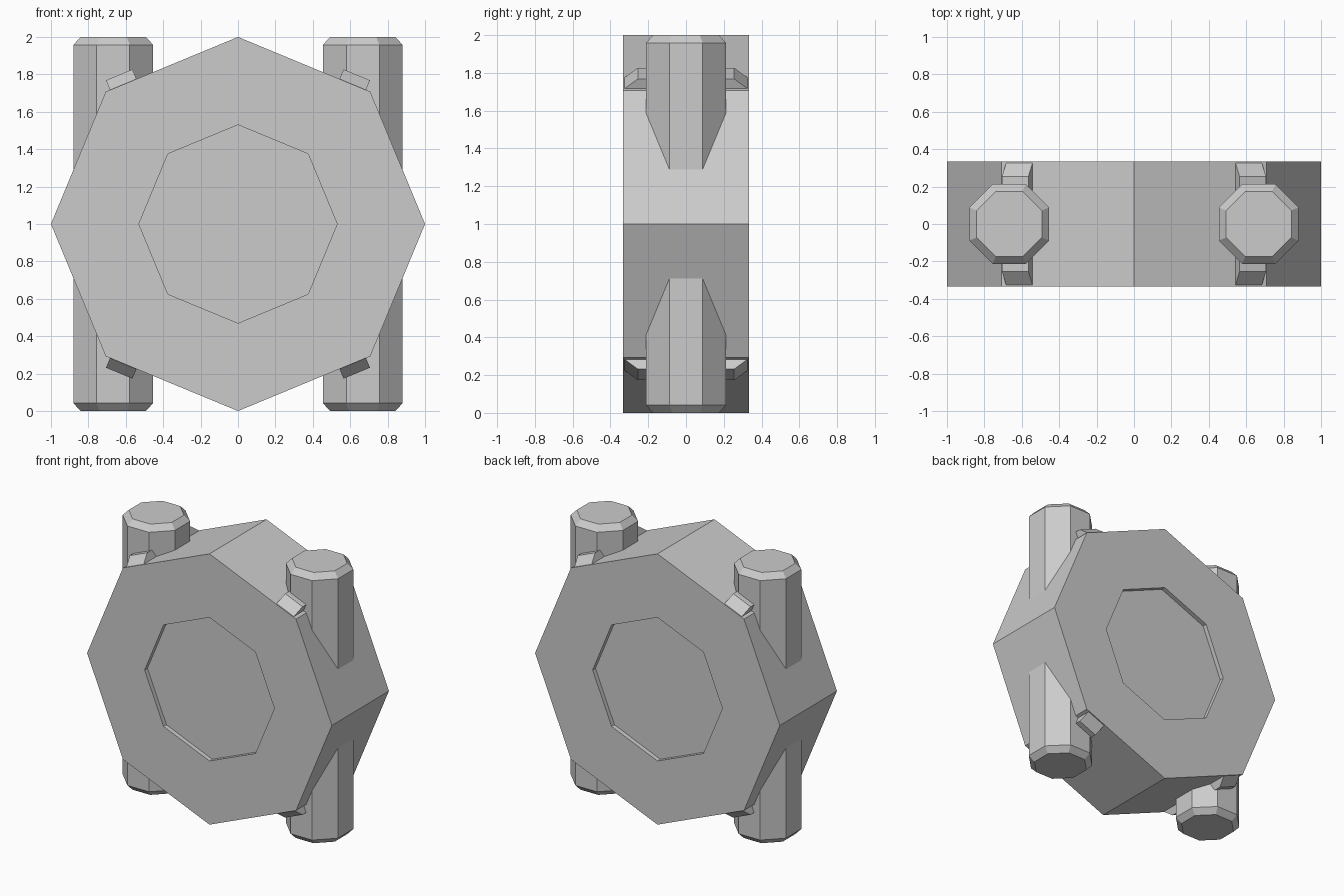
import bpy
import bmesh
import math
from mathutils import Matrix, Vector

cube = bpy.data.objects.get("Cube")
if cube:
    bpy.data.objects.remove(cube, do_unlink=True)

GREY = (0.6, 0.6, 0.6, 1.0)
grey = bpy.data.materials.new("plain_grey")
grey.diffuse_color = GREY
grey.use_nodes = True
grey.node_tree.nodes["Principled BSDF"].inputs["Base Color"].default_value = GREY


def loft(name, rings, matrix):
    """Skin a stack of equal-sized rings, cap both ends, then place the result."""
    bm = bmesh.new()
    loops = [[bm.verts.new(matrix @ Vector(p)) for p in ring] for ring in rings]
    for a, b in zip(loops, loops[1:]):
        for i in range(len(a)):
            j = (i + 1) % len(a)
            bm.faces.new((a[i], a[j], b[j], b[i]))
    bm.faces.new(loops[0])
    bm.faces.new(loops[-1])
    bmesh.ops.recalc_face_normals(bm, faces=bm.faces)
    mesh = bpy.data.meshes.new(name)
    bm.to_mesh(mesh)
    bm.free()
    mesh.materials.append(grey)
    obj = bpy.data.objects.new(name, mesh)
    bpy.context.collection.objects.link(obj)
    return obj


def octagon(radius, z, turn=0.0):
    angles = [math.radians(45 * i + turn) for i in range(8)]
    return [(radius * math.cos(a), radius * math.sin(a), z) for a in angles]


def rectangle(u0, u1, v, z):
    return [(u0, -v, z), (u1, -v, z), (u1, v, z), (u0, v, z)]


# Main octagonal body with a shallow recess in both faces
HALF_DEPTH, RECESS = 0.333, 0.033
half = [(0.53, HALF_DEPTH - RECESS), (0.53, HALF_DEPTH), (1.0, HALF_DEPTH)]
profile = [(r, -y) for r, y in half] + [(r, y) for r, y in reversed(half)]
loft("octagonal_body", [octagon(r, y) for r, y in profile],
     Matrix.Translation((0, 0, 1)) @ Matrix.Rotation(math.pi / 2, 4, "X"))

# Upright posts with chamfered ends, passing through the body
POST_RADIUS = 0.213 / math.cos(math.pi / 8)
post_profile = [(0.82, 0), (1, 0.042), (1, 1.958), (0.82, 2)]
for side, sx in (("left", 1), ("right", -1)):
    loft(side + "_post",
         [octagon(POST_RADIUS * s, z, 22.5) for s, z in post_profile],
         Matrix.Translation((sx * 0.667, 0, 0)))

    # Sloped-end straps lying on the slanted faces beside each post
    for level, sz in (("upper", 1), ("lower", -1)):
        place = (Matrix.Translation((0, 0, 1))
                 @ Matrix.Diagonal((sx, 1, sz, 1))
                 @ Matrix.Rotation(math.pi / 8, 4, "Y")
                 @ Matrix.Translation((0, 0, math.cos(math.pi / 8))))
        loft(f"{level}_{side}_strap",
             [rectangle(0.205, 0.358, 0.325, -0.02),
              rectangle(0.205, 0.358, 0.325, 0.0),
              rectangle(0.205, 0.358, 0.255, 0.056)], place)
